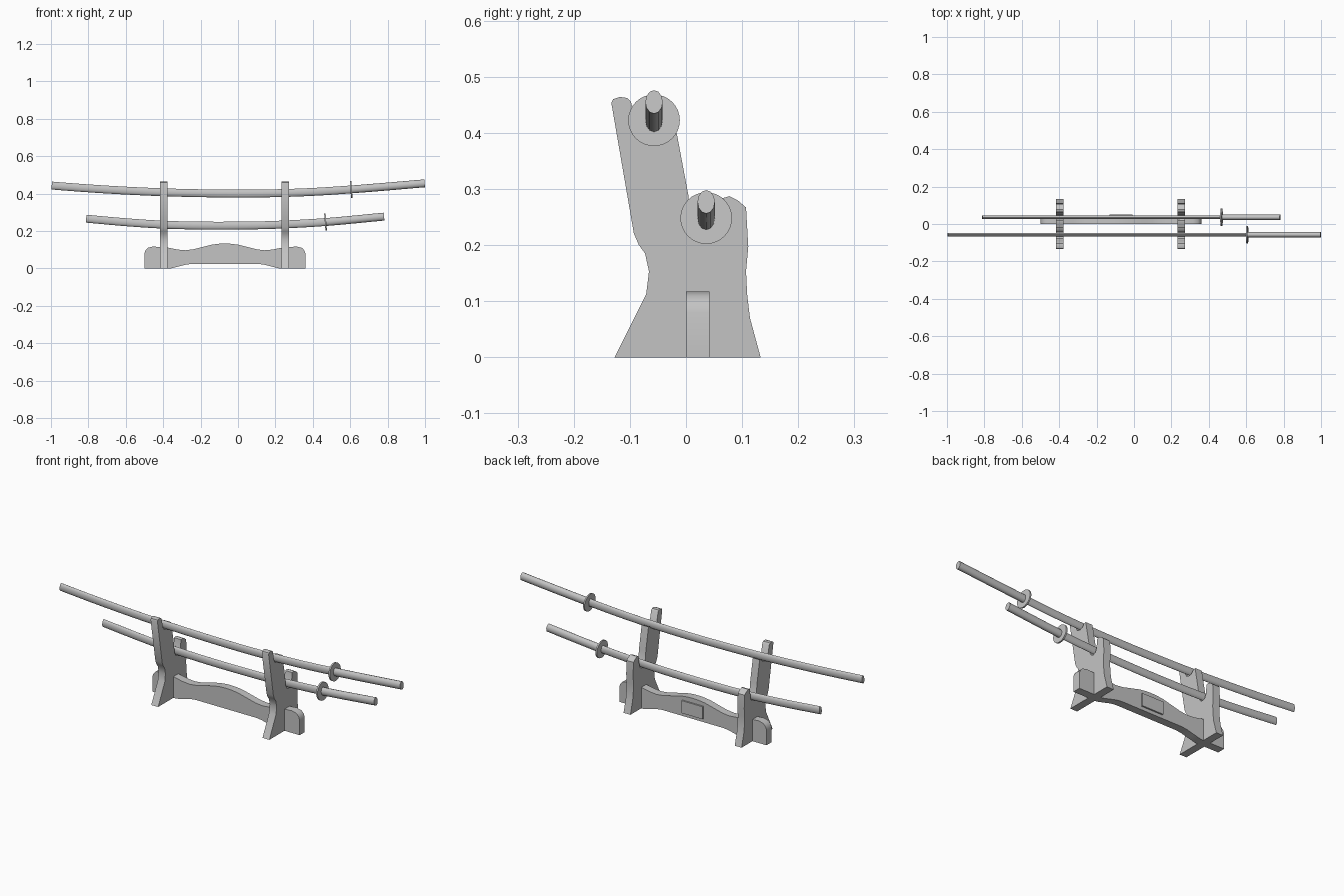
import bpy, bmesh, math
from mathutils import Vector

if "Cube" in bpy.data.objects:
    bpy.data.objects.remove(bpy.data.objects["Cube"])

grey = bpy.data.materials.new("plain grey")
grey.diffuse_color = (0.55, 0.55, 0.55, 1)
grey.use_nodes = True
grey.node_tree.nodes["Principled BSDF"].inputs["Base Color"].default_value = grey.diffuse_color


def finish(name, bm, angle=35):
    bmesh.ops.recalc_face_normals(bm, faces=bm.faces)
    mesh = bpy.data.meshes.new(name)
    bm.to_mesh(mesh)
    bm.free()
    mesh.materials.append(grey)
    ob = bpy.data.objects.new(name, mesh)
    bpy.context.collection.objects.link(ob)
    bpy.ops.object.select_all(action='DESELECT')
    ob.select_set(True)
    bpy.context.view_layer.objects.active = ob
    bpy.ops.object.shade_smooth_by_angle(angle=math.radians(angle))
    return ob


def extrude(name, pts, depth):
    """Extrude a flat outline of 3D points along a depth vector."""
    bm = bmesh.new()
    face = bm.faces.new([bm.verts.new(p) for p in pts])
    res = bmesh.ops.extrude_face_region(bm, geom=[face], use_keep_orig=True)
    verts = [v for v in res['geom'] if isinstance(v, bmesh.types.BMVert)]
    bmesh.ops.translate(bm, verts=verts, vec=depth)
    return finish(name, bm)


def height(path, x):
    """Smooth interpolation of z along the (x, z) path."""
    n = len(path)
    i = max(0, min(n - 2, sum(p[0] <= x for p in path) - 1))

    def slope(k):
        a, b = path[max(k - 1, 0)], path[min(k + 1, n - 1)]
        return (b[1] - a[1]) / (b[0] - a[0])
    (x0, z0), (x1, z1) = path[i], path[i + 1]
    h = x1 - x0
    t = (x - x0) / h
    return ((2*t**3 - 3*t*t + 1) * z0 + (t**3 - 2*t*t + t) * h * slope(i)
            + (3*t*t - 2*t**3) * z1 + (t**3 - t*t) * h * slope(i + 1))


def frame(path, x):
    z = height(path, x)
    e = 0.004
    dx = e if x + e <= path[-1][0] else -e
    return z, math.atan((height(path, x + dx) - z) / dx)


def tube(name, path, x0, x1, y, ry, rz, steps, sides=12):
    """Oval tube following the sword curve between x0 and x1."""
    bm = bmesh.new()
    rings = []
    for i in range(steps + 1):
        x = x0 + (x1 - x0) * i / steps
        z, a = frame(path, x)
        ring = []
        for k in range(sides):
            u = 2 * math.pi * k / sides
            h = rz * math.cos(u)
            ring.append(bm.verts.new((x - h * math.sin(a), y + ry * math.sin(u), z + h * math.cos(a))))
        rings.append(ring)
    for a, b in zip(rings, rings[1:]):
        for k in range(sides):
            j = (k + 1) % sides
            bm.faces.new((a[k], a[j], b[j], b[k]))
    bm.faces.new(rings[0])
    bm.faces.new(rings[-1])
    return finish(name, bm, 40)


def sword(label, path, y, guard_x):
    x0, x1 = path[0][0], path[-1][0]
    tube(label + "_scabbard", path, x0, guard_x, y, 0.010, 0.021, 20)
    tube(label + "_handle", path, guard_x, x1, y, 0.0155, 0.021, 8)
    # round hand guard
    z, a = frame(path, guard_x)
    pts = [(guard_x - 0.004 - 0.046 * math.sin(u) * math.sin(a), y + 0.046 * math.cos(u),
            z + 0.046 * math.sin(u)) for u in (2 * math.pi * k / 32 for k in range(32))]
    extrude(label + "_guard", pts, Vector((0.008, 0, 0)))


# swords
sword("long_sword", [(-0.996, .443), (-.8, .428), (-.6, .416), (-.4, .407), (-.2, .402), (0, .400),
                     (.2, .402), (.4, .409), (.6, .422), (.8, .438), (.998, .455)], -0.057, 0.605)
sword("short_sword", [(-.812, .266), (-.6, .247), (-.4, .234), (-.2, .229), (0, .229),
                      (.2, .233), (.468, .248), (.781, .277)], 0.036, 0.468)

# side supports with two cradles
support = [(-.127, 0), (-.071, .112), (-.066, .153), (-.073, .185), (-.084, .20), (-.093, .221),
           (-.133, .453), (-.130, .460), (-.118, .464), (-.105, .462), (-.098, .455),
           (-.087, .405), (-.077, .389), (-.06, .384), (-.043, .388), (-.032, .402), (-.018, .407),
           (.004, .29), (.010, .235), (.02, .217), (.036, .211), (.05, .217), (.058, .235),
           (.064, .283), (.077, .287), (.093, .279), (.107, .267), (.111, .197), (.107, .153),
           (.109, .112), (.114, .07), (.133, 0)]
for side, x in (("left", -0.398), ("right", 0.252)):
    extrude(side + "_support", [(x - 0.02, y, z) for y, z in support], Vector((0.04, 0, 0)))

# crossbar, symmetric about its own centre
mid = -0.07
half = [(.29, 0), (.43, 0), (.43, .08), (.425, .096), (.412, .110), (.385, .117), (.31, .112),
        (.255, .101), (.213, .097), (.17, .102), (.13, .112), (.07, .127), (.03, .132)]
under = [(.18, .024), (.21, .020), (.25, .010)]
right = under + half
outline = [(mid + d, z) for d, z in right] + [(mid, .133)] + [(mid - d, z) for d, z in reversed(right)]
extrude("crossbar", [(x, 0, z) for x, z in outline], Vector((0, 0.042, 0)))

# blank plaque on the back of the crossbar
extrude("plaque", [(mid - .062, .041, .042), (mid + .062, .041, .042),
                   (mid + .062, .041, .108), (mid - .062, .041, .108)], Vector((0, 0.009, 0)))
